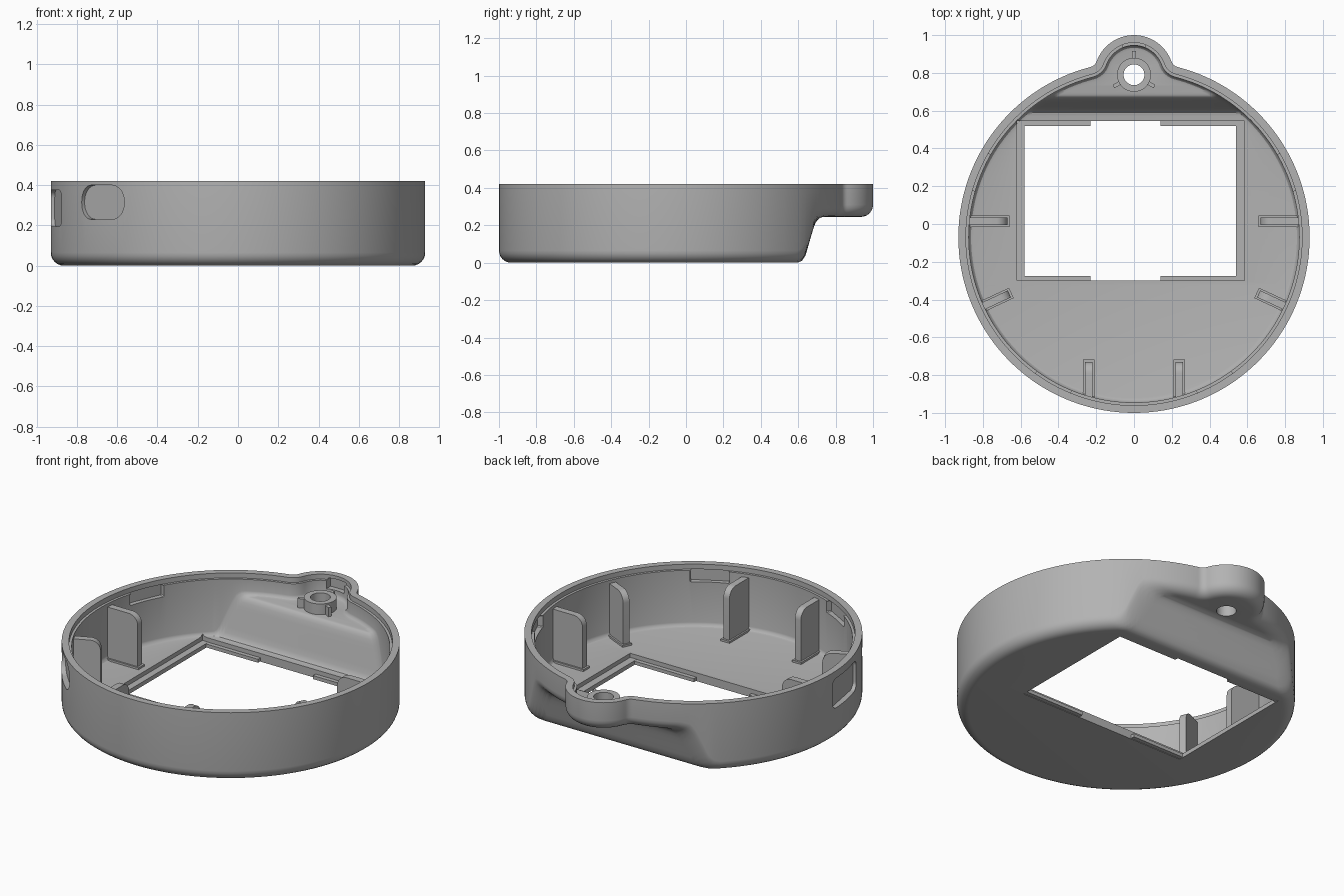
import bpy, bmesh, math
from math import sin, cos, pi, radians
from mathutils import Matrix, Vector

if "Cube" in bpy.data.objects:
    bpy.data.objects.remove(bpy.data.objects["Cube"])

grey = bpy.data.materials.new("plain grey")
grey.use_nodes = True
colour = (0.45, 0.45, 0.45, 1)
grey.diffuse_color = colour
grey.node_tree.nodes["Principled BSDF"].inputs["Base Color"].default_value = colour

CY, R = -0.07, 0.93            # main round body
LUG_Y, LUG_R, FIL = 0.79, 0.21, 0.05
TOP, WALL = 0.42, 0.055


def finish(bm, name):
    bmesh.ops.recalc_face_normals(bm, faces=bm.faces)
    mesh = bpy.data.meshes.new(name)
    bm.to_mesh(mesh)
    bm.free()
    mesh.materials.append(grey)
    ob = bpy.data.objects.new(name, mesh)
    bpy.context.scene.collection.objects.link(ob)
    return ob


def prism(name, points, depth, matrix):
    """Extrude a flat profile along its local z, then place it."""
    bm = bmesh.new()
    face = bm.faces.new([bm.verts.new((u, v, -depth / 2)) for u, v in points])
    out = bmesh.ops.extrude_face_region(bm, geom=[face])
    verts = [g for g in out["geom"] if isinstance(g, bmesh.types.BMVert)]
    bmesh.ops.translate(bm, verts=verts, vec=(0, 0, depth))
    bm.transform(matrix)
    return finish(bm, name)


def rounded(w, h, r, steps=8):
    """Rounded rectangle profile."""
    pts = []
    for k, (sx, sy) in enumerate(((1, 1), (-1, 1), (-1, -1), (1, -1))):
        for i in range(steps + 1):
            a = (k + i / steps) * pi / 2
            pts.append((sx * (w / 2 - r) + r * cos(a), sy * (h / 2 - r) + r * sin(a)))
    return pts


def block(name, x0, x1, y0, y1, z0, z1):
    pts = [(x0, y0), (x1, y0), (x1, y1), (x0, y1)]
    return prism(name, pts, z1 - z0, Matrix.Translation((0, 0, (z0 + z1) / 2)))


def disc(name, r, z0, z1, n=48):
    pts = [(r * cos(2 * pi * i / n), r * sin(2 * pi * i / n)) for i in range(n)]
    return prism(name, pts, z1 - z0, Matrix.Translation((0, LUG_Y, (z0 + z1) / 2)))


def radial(angle, dist, z):
    """Frame on the wall: local x along it, local y up, local z outward."""
    a = radians(angle)
    out = Vector((cos(a), sin(a), 0))
    side = Vector((-sin(a), cos(a), 0))
    m = Matrix((side, (0, 0, 1), out)).transposed().to_4x4()
    m.translation = out * dist + Vector((0, CY, z))
    return m


def cut(ob, cutter, keep=False):
    mod = ob.modifiers.new("cut", "BOOLEAN")
    mod.operation, mod.solver, mod.object = "DIFFERENCE", "EXACT", cutter
    bpy.context.view_layer.objects.active = ob
    bpy.ops.object.modifier_apply(modifier=mod.name)
    if not keep:
        bpy.data.objects.remove(cutter)


# Half outline of body plus lug, inset by t, running front to back
def half_outline(t):
    a, b, d = R + FIL, LUG_R + FIL, LUG_Y - CY
    along = (a * a - b * b + d * d) / (2 * d)
    fx, fy = math.sqrt(a * a - along * along), CY + along
    end = math.degrees(math.atan2(along, fx))
    lug = math.atan2(fy - LUG_Y, fx)
    angles = [-90 + 2.5 * i for i in range(52)] + [40 + i for i in range(36)] + [end]
    pts = [((R - t) * cos(radians(g)), CY + (R - t) * sin(radians(g))) for g in angles]
    for i in range(1, 6):
        g = radians(end) + pi + (lug - radians(end)) * i / 6
        pts.append((fx + (FIL + t) * cos(g), fy + (FIL + t) * sin(g)))
    for i in range(21):
        g = lug + (pi / 2 - lug) * i / 20
        pts.append(((LUG_R - t) * cos(g), LUG_Y + (LUG_R - t) * sin(g)))
    pts[0], pts[-1] = (0, pts[0][1]), (0, pts[-1][1])
    return pts


def height(profile):
    def f(y):
        for (y0, z0), (y1, z1) in zip(profile, profile[1:]):
            if y <= y1:
                return z0 + (z1 - z0) * max(0, y - y0) / (y1 - y0)
        return profile[-1][1]
    return f


under = height([(0.595, 0), (0.62, 0.01), (0.64, 0.04), (0.685, 0.2), (0.7, 0.232), (0.73, 0.245)])
floor = height([(0.59, 0.05), (0.605, 0.065), (0.66, 0.27), (0.675, 0.293), (0.69, 0.295)])

# Shell: rounded underside, wall, stepped rim, inner wall and floor
layers = []
for i in range(7):
    g = i / 6 * pi / 2
    layers.append((0.065 * (1 - sin(g)), under, 0.065 * (1 - cos(g))))
layers += [(0, None, TOP), (0.04, None, TOP), (0.04, None, 0.39), (WALL, None, 0.39)]
for i in range(4):
    g = i / 3 * pi / 2
    layers.append((WALL + 0.025 * (1 - cos(g)), floor, 0.025 * (1 - sin(g))))

bm = bmesh.new()
rings = []
for t, base, h in layers:
    half = half_outline(t)
    n = len(half)
    ring_pts = half + [(-x, y) for x, y in half[-2:0:-1]]
    rings.append([bm.verts.new((x, y, (base(y) if base else 0) + h)) for x, y in ring_pts])
count = len(rings[0])
for lo, hi in zip(rings, rings[1:]):
    for i in range(count):
        j = (i + 1) % count
        bm.faces.new((lo[i], lo[j], hi[j], hi[i]))
for ring in (rings[0], rings[-1]):
    for i in range(n - 1):
        loop = [ring[i], ring[i + 1], ring[-i - 1], ring[-i % count]]
        bm.faces.new(list(dict.fromkeys(loop)))
shell = finish(bm, "shell")

# Screen window: stepped seat and through opening
cut(shell, block("seat_cutter", -0.62, 0.585, -0.3, 0.545, 0.025, 0.385))
cut(shell, block("window_cutter", -0.58, 0.54, -0.3, 0.545, -0.1, 0.2))

# Snap pockets around the rim and in the lug
for angle in (23, 157, 241, 299):
    cut(shell, prism("pocket_cutter", rounded(0.22, 0.07, 0.005, 1), 0.06, radial(angle, 0.87, 0.355)))
cut(shell, block("lug_pocket_cutter", -0.06, 0.06, 0.92, 0.975, 0.34, 0.4))

# Two side ports: shallow recess with a slot through the wall
for angle, z, h, r, slot_w in ((223, 0.315, 0.17, 0.08, 0.2), (190, 0.285, 0.18, 0.04, 0.13)):
    cut(shell, prism("recess_cutter", rounded(0.31, h, r), 0.2, radial(angle, 0.997, z)))
    cut(shell, prism("slot_cutter", rounded(slot_w, 0.08, 0.02), 0.3, radial(angle, 0.9, z)))

# Cord hole with its raised boss
boss = disc("boss", 0.09, 0.28, 0.36)
hole = disc("hole_cutter", 0.055, 0.1, 0.6)
cut(shell, hole, keep=True)
cut(boss, hole)
parts = [shell, boss]
for angle in (90, 210, 330):
    m = Matrix.Translation((0, LUG_Y, 0.315)) @ Matrix.Rotation(radians(angle), 4, "Z")
    parts.append(prism("boss_fin", [(0.08, -0.01), (0.125, -0.01), (0.125, 0.01), (0.08, 0.01)], 0.07, m))

# Corner tabs along the window edges
for x0, x1 in ((-0.59, -0.23), (0.14, 0.55)):
    for y0, y1 in ((0.52, 0.55), (-0.305, -0.275)):
        parts.append(block("window_tab", x0, x1, y0, y1, 0.003, 0.024))

# Upright ribs with a rounded inner corner and a wider foot
for side, tag in ((1, "left"), (-1, "right")):
    for x, y, angle, length in ((0.67, 0.015, 0, 0.215), (0.66, -0.37, -25, 0.165), (0.24, -0.73, -90, 0.19)):
        g = radians(angle if side > 0 else 180 - angle)
        m = Matrix.Translation((side * x, y, 0)) @ Matrix.Rotation(g, 4, "Z") @ Matrix.Rotation(pi / 2, 4, "X")
        curve = [(0.06 - 0.06 * sin(k * pi / 16), 0.31 + 0.06 * cos(k * pi / 16)) for k in range(9)]
        parts.append(prism(tag + "_rib", [(0, 0.03), (length, 0.03), (length, 0.37)] + curve, 0.04, m))
        foot = [(-0.012, 0.04), (length, 0.04), (length, 0.062), (-0.012, 0.062)]
        parts.append(prism(tag + "_rib_foot", foot, 0.06, m))

# Smooth curved surfaces, keep edges crisp
bpy.ops.object.select_all(action="DESELECT")
for ob in parts:
    ob.select_set(True)
bpy.context.view_layer.objects.active = shell
bpy.ops.object.shade_smooth_by_angle(angle=radians(30))
